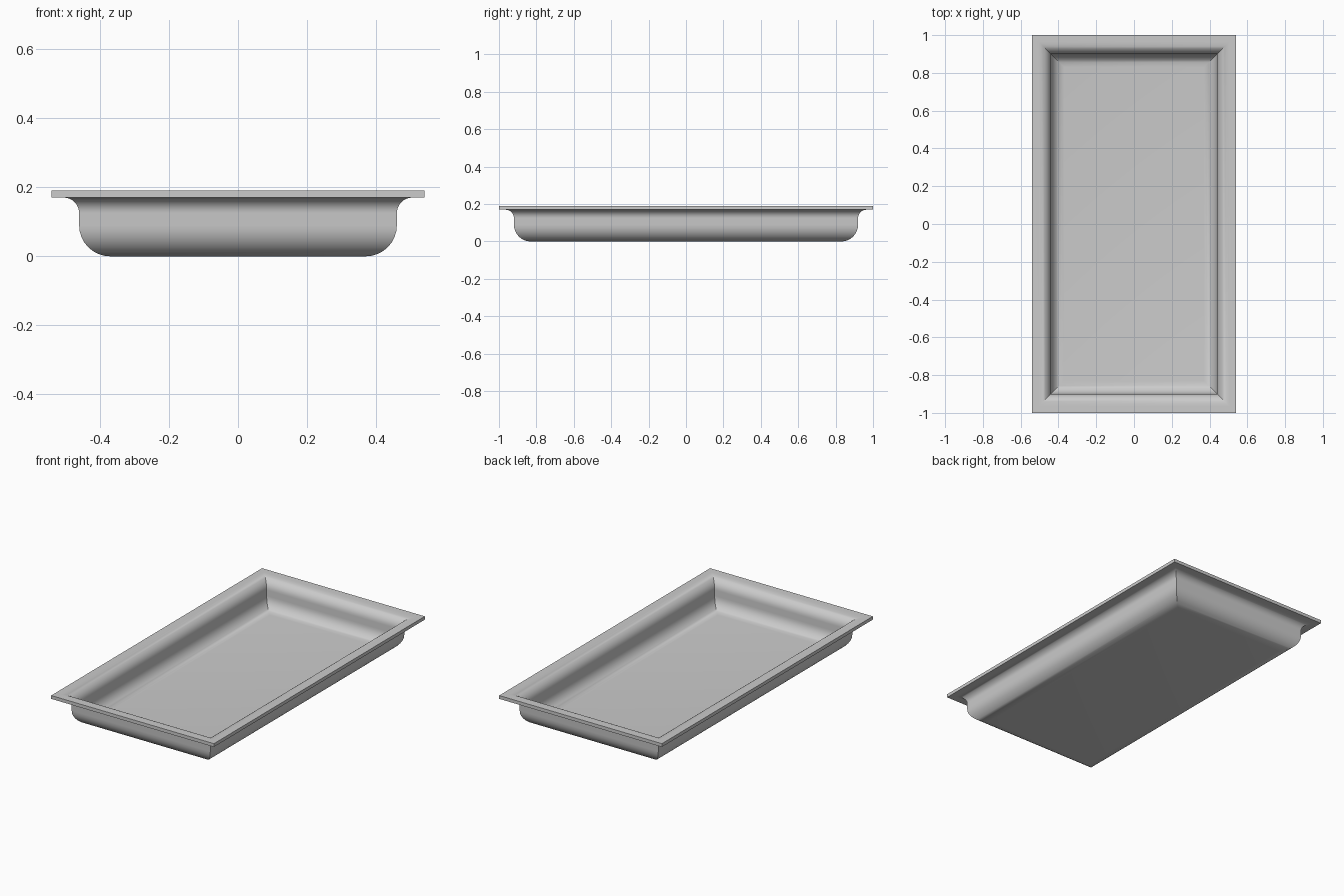
import bpy, bmesh, math

if "Cube" in bpy.data.objects:
    bpy.data.objects.remove(bpy.data.objects["Cube"])

HALF_X, HALF_Y = 0.54, 1.0
STEPS = 8


def arc(cx, cz, r, a0, a1):
    """Points (inset from rim edge, height) along an arc, angles in degrees."""
    pts = []
    for i in range(STEPS + 1):
        a = math.radians(a0 + (a1 - a0) * i / STEPS)
        pts.append((cx + r * math.cos(a), cz + r * math.sin(a)))
    return pts


# Pressed sheet profile: underside centre outwards, round the rim, then inside down to the floor
lip = (0.035, 0.125)     # centre of the rolled lip
foot = (0.17, 0.09)      # centre of the bottom bend
profile = arc(*foot, 0.09, 270, 180)
profile += arc(*lip, 0.045, 0, 90)
profile += [(0, 0.17), (0, 0.19)]
profile += arc(*lip, 0.065, 90, 0)
profile += arc(*foot, 0.07, 180, 270)

# Sweep the profile around the rectangle with mitred corners
bm = bmesh.new()
rings = []
for inset, z in profile:
    x, y = HALF_X - inset, HALF_Y - inset
    rings.append([bm.verts.new((sx * x, sy * y, z))
                  for sx, sy in ((-1, -1), (1, -1), (1, 1), (-1, 1))])
for lower, upper in zip(rings, rings[1:]):
    for i in range(4):
        j = (i + 1) % 4
        bm.faces.new((lower[i], lower[j], upper[j], upper[i]))

# Flat underside and inner floor
bm.faces.new(rings[0][::-1])
bm.faces.new(rings[-1])
bmesh.ops.recalc_face_normals(bm, faces=bm.faces)

mesh = bpy.data.meshes.new("tray")
bm.to_mesh(mesh)
bm.free()
tray = bpy.data.objects.new("tray", mesh)
bpy.context.collection.objects.link(tray)

# Smooth bends, sharp mitres and rim
bpy.context.view_layer.objects.active = tray
tray.select_set(True)
bpy.ops.object.shade_smooth_by_angle(angle=math.radians(30))
